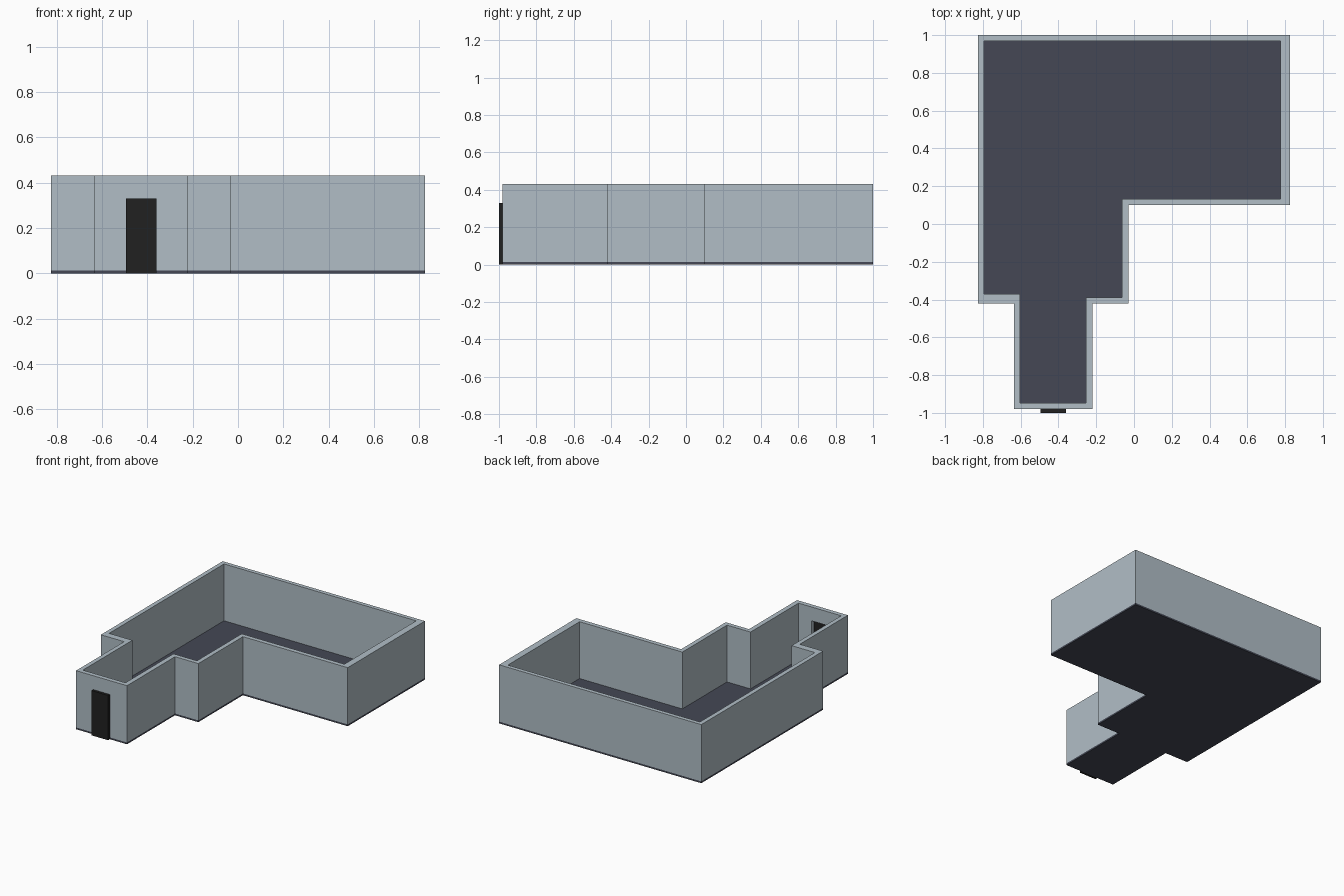
import bpy, bmesh

if "Cube" in bpy.data.objects:
    bpy.data.objects.remove(bpy.data.objects["Cube"])

OUTER = [(-0.825, 1.0), (-0.825, -0.42), (-0.635, -0.42), (-0.635, -0.98), (-0.22, -0.98),
         (-0.22, -0.42), (-0.03, -0.42), (-0.03, 0.10), (0.825, 0.10), (0.825, 1.0)]
INNER = [(-0.793, 0.97), (-0.793, -0.37), (-0.603, -0.37), (-0.603, -0.947), (-0.255, -0.947),
         (-0.255, -0.388), (-0.063, -0.388), (-0.063, 0.133), (0.775, 0.133), (0.775, 0.97)]
FLOOR_TOP, WALL_TOP = 0.013, 0.432
DOOR_X, DOOR_TOP = (-0.495, -0.36), 0.33


def material(name, rgb):
    m = bpy.data.materials.new(name)
    m.diffuse_color = (*rgb, 1)
    m.use_nodes = True
    m.node_tree.nodes["Principled BSDF"].inputs["Base Color"].default_value = m.diffuse_color
    return m


def finish(name, bm, mat=None):
    bmesh.ops.recalc_face_normals(bm, faces=bm.faces)
    me = bpy.data.meshes.new(name)
    bm.to_mesh(me)
    bm.free()
    ob = bpy.data.objects.new(name, me)
    bpy.context.collection.objects.link(ob)
    if mat:
        me.materials.append(mat)
    return ob


def prism(name, outline, z0, z1, mat=None):
    bm = bmesh.new()
    face = bm.faces.new([bm.verts.new((x, y, z0)) for x, y in outline])
    top = bmesh.ops.extrude_face_region(bm, geom=[face], use_keep_orig=True)["geom"]
    for v in top:
        if isinstance(v, bmesh.types.BMVert):
            v.co.z = z1
    return finish(name, bm, mat)


def box(name, x, y, z, mat=None):
    return prism(name, [(x[0], y[0]), (x[1], y[0]), (x[1], y[1]), (x[0], y[1])], z[0], z[1], mat)


wall_mat = material("pale blue grey wall", (0.44, 0.515, 0.565))
floor_mat = material("dark slate floor", (0.058, 0.064, 0.090))
door_mat = material("black door", (0.015, 0.015, 0.015))

# Floor slab under the whole plan
prism("floor", OUTER, 0, FLOOR_TOP, floor_mat)

# Walls: closed ring between the outer and inner outlines
bm = bmesh.new()
rings = [[bm.verts.new((x, y, z)) for x, y in line]
         for line, z in ((OUTER, FLOOR_TOP), (OUTER, WALL_TOP), (INNER, WALL_TOP), (INNER, FLOOR_TOP))]
n = len(OUTER)
for r in range(4):
    a, b = rings[r], rings[(r + 1) % 4]
    for i in range(n):
        j = (i + 1) % n
        bm.faces.new((a[i], a[j], b[j], b[i]))
walls = finish("walls", bm, wall_mat)

# Doorway cut through the front wall
cutter = box("doorway_cutter", DOOR_X, (-1.1, -0.9), (-0.1, DOOR_TOP))
cutter.hide_render = True
cut = walls.modifiers.new("doorway", 'BOOLEAN')
cut.operation, cut.solver, cut.object = 'DIFFERENCE', 'EXACT', cutter
bpy.context.view_layer.objects.active = walls
bpy.ops.object.modifier_apply(modifier=cut.name)
bpy.data.objects.remove(cutter)

# Door leaf standing just proud of the front wall
box("door", DOOR_X, (-1.0, -0.98), (0, DOOR_TOP), door_mat)
